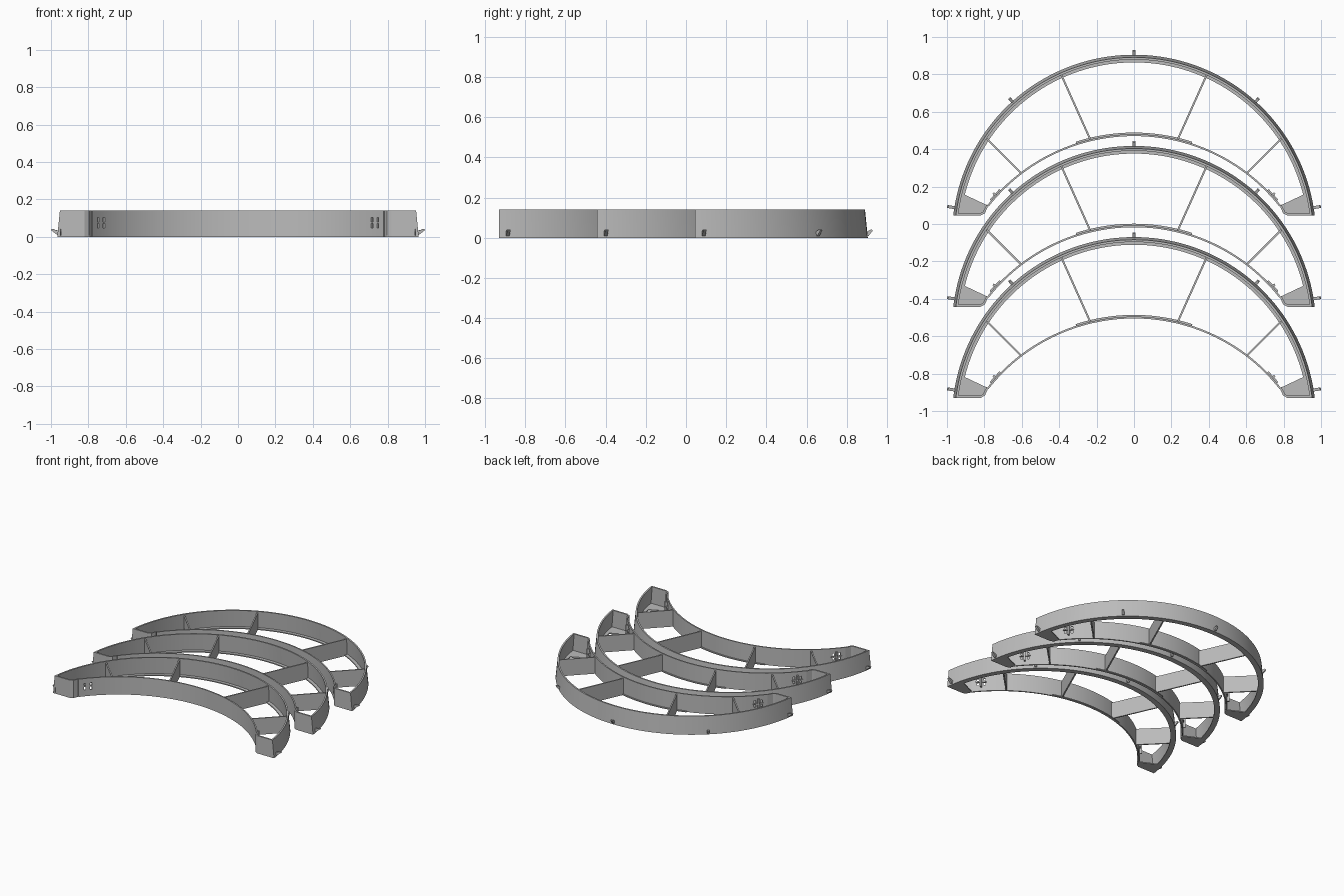
import bpy, bmesh, math
from mathutils import Vector, Matrix

if "Cube" in bpy.data.objects:
    bpy.data.objects.remove(bpy.data.objects["Cube"])

grey = bpy.data.materials.new("plain grey")
grey.diffuse_color = (0.5, 0.5, 0.5, 1)
grey.use_nodes = True
grey.node_tree.nodes["Principled BSDF"].inputs["Base Color"].default_value = grey.diffuse_color
H = 0.14                # wall height
OUT_Y, IN_Y = -0.068, -0.52   # arc centres
END_Y = 0.045           # flat end of the crescent
PITCH = 0.4875          # spacing of the three crescents


def finish(name, bm, smooth=False):
    bmesh.ops.recalc_face_normals(bm, faces=bm.faces)
    me = bpy.data.meshes.new(name)
    bm.to_mesh(me)
    bm.free()
    me.materials.append(grey)
    ob = bpy.data.objects.new(name, me)
    bpy.context.collection.objects.link(ob)
    if smooth:
        bpy.ops.object.select_all(action='DESELECT')
        ob.select_set(True)
        bpy.context.view_layer.objects.active = ob
        bpy.ops.object.shade_smooth_by_angle(angle=math.radians(30))
    return ob


def sweep(bm, profile, a0, a1, cy, n):
    """Sweep a closed (radius, z) profile along an arc."""
    rings = []
    for i in range(n + 1):
        a = math.radians(a0 + (a1 - a0) * i / n)
        rings.append([bm.verts.new((r * math.cos(a), cy + r * math.sin(a), z))
                      for r, z in profile])
    k = len(profile)
    for p, q in zip(rings, rings[1:]):
        for j in range(k):
            bm.faces.new((p[j], p[(j + 1) % k], q[(j + 1) % k], q[j]))
    bm.faces.new(rings[0])
    bm.faces.new(rings[-1])


def prism(bm, pts, z0, z1):
    """Extrude a plan outline upwards."""
    lo = [bm.verts.new((x, y, z0)) for x, y in pts]
    hi = [bm.verts.new((x, y, z1)) for x, y in pts]
    bm.faces.new(lo)
    bm.faces.new(hi)
    for i in range(len(pts)):
        j = (i + 1) % len(pts)
        bm.faces.new((lo[i], lo[j], hi[j], hi[i]))


def bar(bm, a, b, w, z0, z1):
    """Upright plate of width w between two plan points."""
    a, b = Vector(a), Vector(b)
    d = (b - a).normalized()
    n = Vector((-d.y, d.x)) * w / 2
    prism(bm, [a + n, b + n, b - n, a - n], z0, z1)


def polar(r, deg, cy):
    a = math.radians(deg)
    return (r * math.cos(a), cy + r * math.sin(a))


def mirror(pts, s):
    return [(x * s, y) for x, y in pts]


parts = []

# Outer arc: drafted wall with an inward bottom ledge, ends cut flat
bm = bmesh.new()
sweep(bm, [(0.973, 0), (0.959, H), (0.947, H), (0.957, 0.008), (0.932, 0.008), (0.932, 0)],
      5.5, 174.5, OUT_Y, 80)
cut = bmesh.ops.bisect_plane(bm, geom=bm.verts[:] + bm.edges[:] + bm.faces[:],
                             plane_co=(0, END_Y, 0), plane_no=(0, -1, 0), clear_outer=True)
bmesh.ops.holes_fill(bm, edges=[e for e in bm.edges if e.is_boundary])
parts.append(finish("outer_arc_wall", bm, True))

# Inner arc wall, with pairs of small slots near each end
bm = bmesh.new()
sweep(bm, [(0.99, 0), (0.99, H), (1.0, H), (1.0, 0)], 38.3, 141.7, IN_Y, 56)
inner = finish("inner_arc_wall", bm, True)
bm = bmesh.new()
for base in (42.3, 137.7):
    for off in (-1.35, 1.35):
        for z in (0.06, 0.09):
            bar(bm, polar(0.97, base + off, IN_Y), polar(1.02, base + off, IN_Y),
                0.013, z - 0.012, z + 0.012)
cutter = finish("slot_cutter", bm)
cutter.hide_render = True
mod = inner.modifiers.new("slots", 'BOOLEAN')
mod.operation = 'DIFFERENCE'
mod.object = cutter
mod.solver = 'EXACT'
bpy.context.view_layer.objects.active = inner
bpy.ops.object.modifier_apply(modifier="slots")
bpy.data.objects.remove(cutter)
parts.append(inner)

# Bottom ledge in the middle of the inner arc
bm = bmesh.new()
sweep(bm, [(0.997, 0), (0.997, 0.008), (1.009, 0.008), (1.009, 0)], 72, 108, IN_Y, 20)
parts.append(finish("inner_ledge", bm, True))

# Ribs joining the arcs
bm = bmesh.new()
for s in (-1, 1):
    for pts in ([(0.39, 0.80), (0.233, 0.45)], [(0.787, 0.455), (0.605, 0.273)]):
        bar(bm, *mirror(pts, s), 0.01, 0.0, 0.13)
parts.append(finish("ribs", bm))

# End floors and end walls with a bevelled inner corner
bm = bmesh.new()
for s in (-1, 1):
    prism(bm, mirror([(0.958, END_Y), (0.82, END_Y), (0.795, 0.062), (0.785, 0.1),
                      (0.912, 0.16), (0.942, 0.14)], s), 0, 0.008)
parts.append(finish("end_floors", bm))
bm = bmesh.new()
for s in (-1, 1):
    prism(bm, mirror([(0.947, END_Y), (0.82, END_Y), (0.797, 0.058), (0.782, 0.092),
                      (0.787, 0.104), (0.808, 0.065), (0.823, END_Y + 0.012),
                      (0.947, END_Y + 0.012)], s), 0, H)
parts.append(finish("end_walls", bm))

# Hooks around the outside: wedge with its tip pointing up and out
bm = bmesh.new()
for deg, tip in ((9.2, 1.012), (48, 0.998), (90, 0.998), (132, 0.998), (170.8, 1.012)):
    rot = Matrix.Translation((0, OUT_Y, 0)) @ Matrix.Rotation(math.radians(deg), 4, 'Z')
    prof = [(0.966, 0.01), (0.978, 0.01), (tip, 0.036), (tip - 0.006, 0.042), (0.966, 0.03)]
    sides = [[bm.verts.new(rot @ Vector((r, w, z))) for r, z in prof] for w in (-0.008, 0.008)]
    bm.faces.new(sides[0])
    bm.faces.new(sides[1])
    for i in range(5):
        j = (i + 1) % 5
        bm.faces.new((sides[0][i], sides[0][j], sides[1][j], sides[1][i]))
parts.append(finish("outer_hooks", bm))

# Catch behind the slots: central post with a cross bar
bm = bmesh.new()
for base in (42.3, 137.7):
    bar(bm, polar(0.998, base, IN_Y), polar(1.018, base, IN_Y), 0.012, 0.03, 0.115)
    bar(bm, polar(1.004, base - 2.2, IN_Y), polar(1.004, base + 2.2, IN_Y), 0.01, 0.07, 0.08)
parts.append(finish("slot_catches", bm))

# Three identical crescents, one behind the other
for ob in parts:
    for i in (1, 2):
        twin = ob.copy()
        twin.name = f"{ob.name}_{i + 1}"
        twin.location.y = -PITCH * i
        bpy.context.collection.objects.link(twin)
